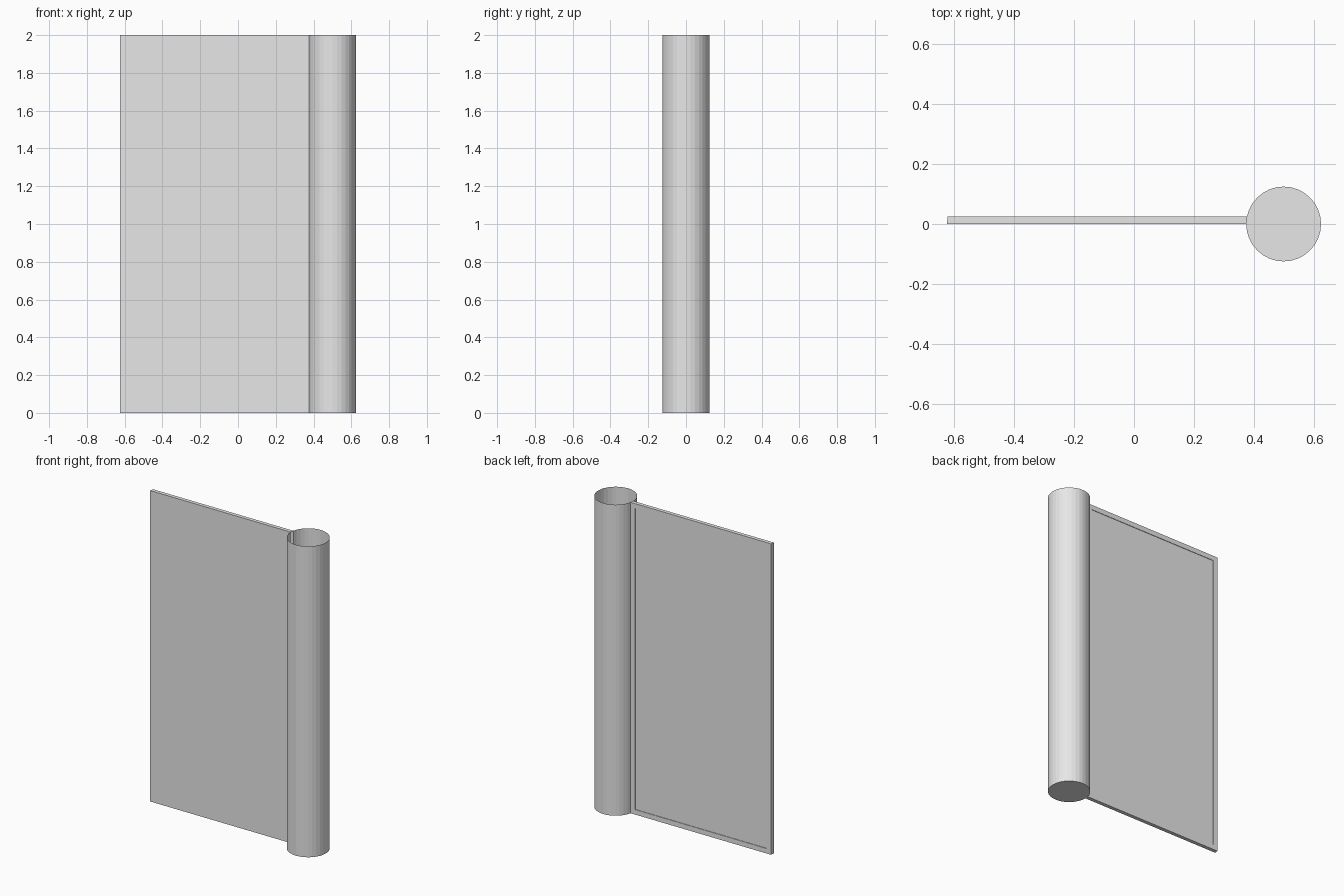
import bpy, bmesh, math
from mathutils import Vector

if "Cube" in bpy.data.objects:
    bpy.data.objects.remove(bpy.data.objects["Cube"], do_unlink=True)

RADIUS, HEIGHT, SIDES = 0.125, 2.0, 32
CENTRE_X, PANEL_WIDTH = 0.5, 1.0
BORDER, RECESS = 0.045, 0.003

# Plain grey material
grey = bpy.data.materials.new("plain_grey")
grey.use_nodes = True
colour = (0.8, 0.8, 0.8, 1)
grey.diffuse_color = colour
grey.node_tree.nodes["Principled BSDF"].inputs["Base Color"].default_value = colour

bm = bmesh.new()

# Tube: closed at the bottom, open at the top
ring = []
for i in range(SIDES):
    a = 2 * math.pi * i / SIDES
    ring.append(bm.verts.new((CENTRE_X + RADIUS * math.cos(a), RADIUS * math.sin(a), 0)))
base = bm.faces.new(ring)
wall = bmesh.ops.extrude_edge_only(bm, edges=list(base.edges))["geom"]
top = [v for v in wall if isinstance(v, bmesh.types.BMVert)]
bmesh.ops.translate(bm, verts=top, vec=(0, 0, HEIGHT))
bmesh.ops.recalc_face_normals(bm, faces=bm.faces[:])
if base.normal.z > 0:
    bmesh.ops.reverse_faces(bm, faces=bm.faces[:])

# Panel: one side of the tube pulled straight out
side = min((f for f in bm.faces if f is not base and f.calc_center_median().y > 0),
           key=lambda f: f.calc_center_median().x)
out = bmesh.ops.extrude_discrete_faces(bm, faces=[side])["faces"][0]
inner = [v.co.copy() for v in out.verts]
outer = [c - Vector((PANEL_WIDTH, 0, 0)) for c in inner]
for v, c in zip(out.verts, outer):
    v.co = c
root = [bm.verts.new(c) for c in inner]
tip = list(out.verts)
for i in range(4):
    j = (i + 1) % 4
    bm.faces.new((root[i], root[j], tip[j], tip[i]))
bmesh.ops.remove_doubles(bm, verts=bm.verts[:], dist=0.0001)
bm.normal_update()

# Framed inset on the back of the panel
back = max((f for f in bm.faces if f.calc_area() > 1), key=lambda f: f.calc_center_median().y)
bmesh.ops.inset_individual(bm, faces=[back], thickness=BORDER)
bmesh.ops.inset_individual(bm, faces=[back], thickness=0.0005, depth=-RECESS)

mesh = bpy.data.meshes.new("tube_and_panel")
bm.to_mesh(mesh)
bm.free()
mesh.materials.append(grey)
bpy.context.collection.objects.link(bpy.data.objects.new("tube_and_panel", mesh))
